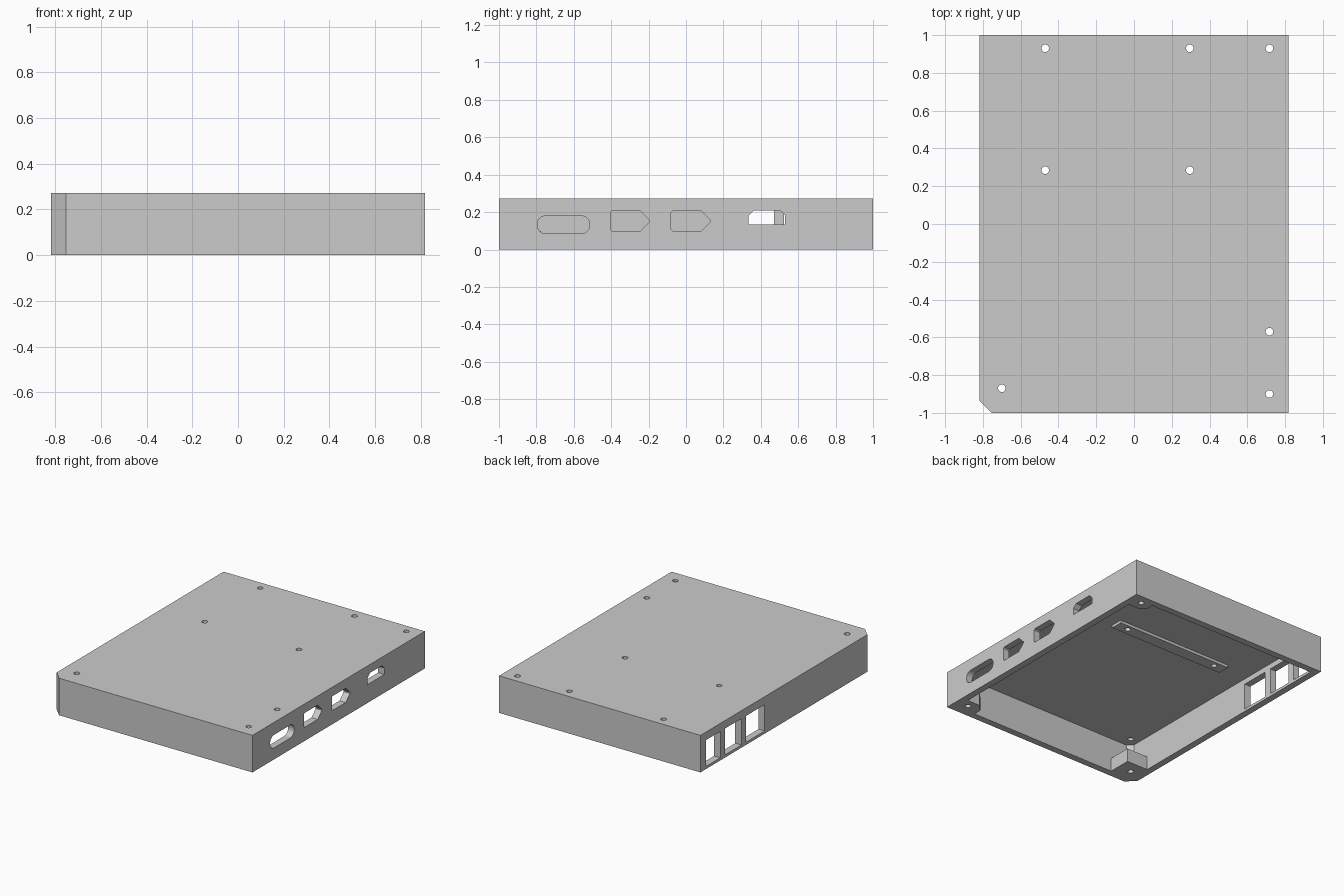
import bpy
import bmesh
import math
from mathutils import Vector

default = bpy.data.objects.get("Cube")
if default:
    bpy.data.objects.remove(default, do_unlink=True)

grey = bpy.data.materials.new("light_grey")
grey.use_nodes = True
GREY = (0.6, 0.6, 0.6, 1)
grey.diffuse_color = GREY
grey.node_tree.nodes["Principled BSDF"].inputs["Base Color"].default_value = GREY

HX, HY, H = 0.8175, 1.0, 0.272     # half width, half depth, height
WALL, ROOF = 0.05, 0.018
IX, IY, CEIL = HX - WALL, HY - WALL, H - ROOF


def prism(name, outline, low, high, axis="z"):
    """Extrude an outline along z, or a (y, z) outline along x."""
    bm = bmesh.new()
    place = (lambda p: (low, *p)) if axis == "x" else (lambda p: (*p, low))
    face = bm.faces.new([bm.verts.new(place(p)) for p in outline])
    out = bmesh.ops.extrude_face_region(bm, geom=[face])
    move = Vector((1, 0, 0) if axis == "x" else (0, 0, 1)) * (high - low)
    bmesh.ops.translate(bm, vec=move, verts=[g for g in out["geom"] if isinstance(g, bmesh.types.BMVert)])
    bmesh.ops.recalc_face_normals(bm, faces=bm.faces)
    mesh = bpy.data.meshes.new(name)
    bm.to_mesh(mesh)
    bm.free()
    mesh.materials.append(grey)
    obj = bpy.data.objects.new(name, mesh)
    bpy.context.collection.objects.link(obj)
    return obj


def rect(u0, u1, v0, v1, cuts=(0, 0, 0, 0), steps=1):
    """Rectangle with cut or rounded corners, from lower left anticlockwise."""
    corners = ((u0, v0, 1, 1), (u1, v0, -1, 1), (u1, v1, -1, -1), (u0, v1, 1, -1))
    points = []
    for i, ((u, v, su, sv), r) in enumerate(zip(corners, cuts)):
        if not r:
            points.append((u, v))
            continue
        for k in range(steps + 1):
            a = math.pi + (i + k / steps) * math.pi / 2
            points.append((u + su * r + r * math.cos(a), v + sv * r + r * math.sin(a)))
    return points


def circle(x, y, r, n=20):
    return [(x + r * math.cos(math.tau * k / n), y + r * math.sin(math.tau * k / n)) for k in range(n)]


def carve(target, cutters):
    """Subtract the cutters and bake the result."""
    for cutter in cutters:
        cutter.hide_render = True
        mod = target.modifiers.new("cut", "BOOLEAN")
        mod.operation, mod.solver, mod.object = "DIFFERENCE", "EXACT", cutter
    bpy.context.view_layer.update()
    baked = bpy.data.meshes.new_from_object(target.evaluated_get(bpy.context.evaluated_depsgraph_get()))
    target.modifiers.clear()
    target.data = baked


# Open-bottomed case with one cut corner
case = prism("case_shell", rect(-HX, HX, -HY, HY, (0.065, 0, 0, 0)), 0, H)
cavity = prism("cavity_cutter", rect(-IX, IX, -IY, IY, (0.036, 0, 0, 0)), -0.1, CEIL)

# Connector openings in the left wall
ports = [
    rect(-0.795, -0.515, 0.085, 0.18, (0.045,) * 4, 5),
    rect(-0.405, -0.195, 0.1, 0.205, (0.008, 0.048, 0.048, 0.008)),
    rect(-0.08, 0.13, 0.1, 0.205, (0.008, 0.048, 0.048, 0.008)),
    rect(0.335, 0.53, 0.135, 0.21, (0, 0, 0.028, 0.028)),
]
port_cutters = [prism("port_cutter", p, IX - 0.03, HX + 0.03, "x") for p in ports]

# Tall windows in the right wall
windows = ((0.255, 0.47), (0.525, 0.715), (0.77, 0.935))
window_cutters = [prism("window_cutter", rect(a, b, 0.02, 0.213), -HX - 0.03, -IX + 0.03, "x")
                  for a, b in windows]

# Screw holes
holes = [(x, y) for x in (-0.47, 0.295) for y in (0.285, 0.93)]
holes += [(0.717, 0.93), (0.717, -0.57), (0.717, -0.9), (-0.7, -0.87)]
drills = [prism("drill_cutter", circle(x, y, 0.02), -0.1, H + 0.1) for x, y in holes]

carve(case, [cavity] + port_cutters + window_cutters + drills)

# Corner posts at the bottom rim
POST = 0.1
parts = [
    prism("front_right_post", rect(-IX, -0.594, -IY, -0.776, (0.036, 0, 0, 0)), 0, POST),
    prism("front_left_post", rect(0.615, IX, -IY, -0.84, (0, 0, 0, 0.05)), 0, POST),
    prism("back_left_post", rect(0.635, IX, 0.86, IY, (0.04, 0, 0, 0)), 0, POST),
]

# Mounting bars under the roof
for name, y0, y1 in (("middle_bar", 0.235, 0.325), ("back_bar", 0.885, IY)):
    parts.append(prism(name, rect(-0.56, 0.39, y0, y1), CEIL - 0.02, CEIL))

for part in parts:
    carve(part, drills)

for cutter in [cavity] + port_cutters + window_cutters + drills:
    bpy.data.objects.remove(cutter, do_unlink=True)
